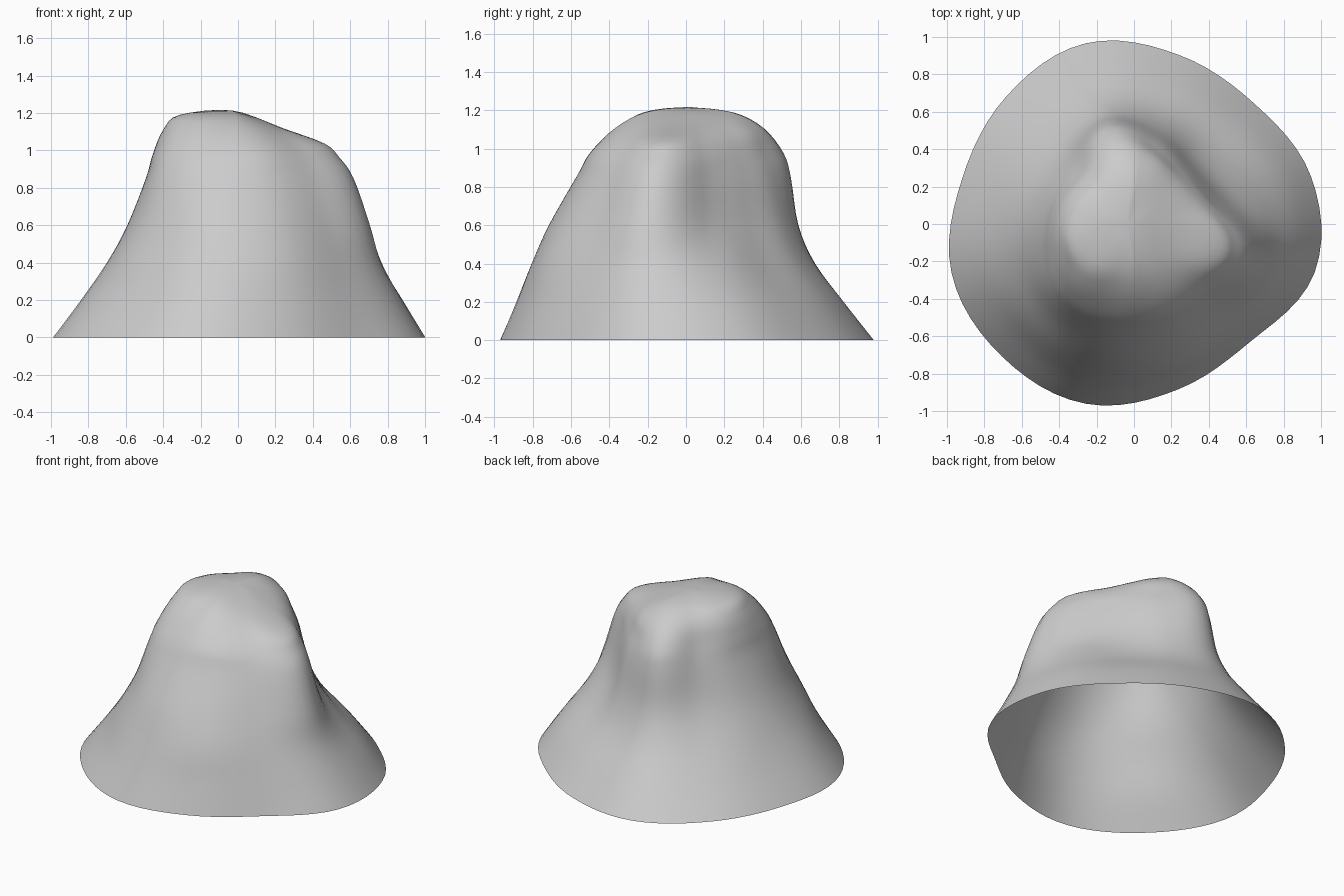
import bpy, bmesh, math

if "Cube" in bpy.data.objects:
    bpy.data.objects.remove(bpy.data.objects["Cube"])

# Ring rows: (height, downhill slope toward +x, radii every 30 deg from -15 deg)
RINGS = [
    (0.00, 0.00, [1.0, .98, .91, .935, 1.0, .965, .95, 1.01, 1.0, .995, .915, .885]),
    (0.20, 0.00, [.89, .84, .76, .78, .84, .80, .80, .86, .87, .90, .85, .82]),
    (0.40, 0.00, [.79, .67, .58, .62, .69, .65, .67, .72, .77, .81, .79, .75]),
    (0.60, 0.00, [.73, .53, .47, .53, .60, .54, .56, .61, .67, .72, .70, .67]),
    (0.85, 0.00, [.64, .45, .41, .47, .56, .46, .465, .51, .58, .58, .565, .56]),
    (0.98, 0.03, [.56, .41, .37, .42, .52, .41, .43, .47, .52, .50, .50, .49]),
    (1.11, 0.16, [.48, .34, .31, .36, .41, .35, .38, .41, .42, .37, .37, .38]),
    (1.19, 0.30, [.26, .20, .19, .22, .25, .24, .28, .32, .29, .22, .21, .22]),
]
PEAK = (-0.03, 0.0, 1.213)
AROUND, ALONG = 6, 4


def spline(a, b, c, d, t):
    """Catmull-Rom blend between b and c."""
    return 0.5 * (2 * b + (c - a) * t + (2 * a - 5 * b + 4 * c - d) * t * t
                  + (3 * b - a - 3 * c + d) * t ** 3)


def ring_points(z, slope, radii):
    pts, n = [], len(radii)
    for i in range(n):
        for s in range(AROUND):
            t = s / AROUND
            r = spline(radii[i - 1], radii[i], radii[(i + 1) % n], radii[(i + 2) % n], t)
            ang = math.radians(-15 + 30 * (i + t))
            x, y = r * math.cos(ang), r * math.sin(ang)
            pts.append((x, y, z - slope * max(x, 0)))
    return pts


# Smooth loft between the rings, up to the peak
keys = [ring_points(*row) for row in RINGS]
count = len(keys[0])
keys.append([PEAK] * count)
last = len(keys) - 1
rows = []
for k in range(last):
    for s in range(ALONG):
        t = s / ALONG
        row = []
        for j in range(count):
            b, c = keys[k][j], keys[k + 1][j]
            a = keys[k - 1][j] if k else [2 * p - q for p, q in zip(b, c)]
            # past the peak the profile carries on down the opposite side
            d = keys[k + 2][j] if k + 2 <= last else keys[last - 1][(j + count // 2) % count]
            row.append([spline(*v, t) for v in zip(a, b, c, d)])
        rows.append(row)

bm = bmesh.new()
loops = [[bm.verts.new(p) for p in row] for row in rows]
for lo, hi in zip(loops, loops[1:]):
    for j in range(count):
        n = (j + 1) % count
        bm.faces.new((lo[j], lo[n], hi[n], hi[j]))
top = bm.verts.new(PEAK)
for j in range(count):
    bm.faces.new((loops[-1][j], loops[-1][(j + 1) % count], top))

# Open-bottomed mound shell
mesh = bpy.data.meshes.new("mound_shell")
bm.to_mesh(mesh)
bm.free()
mound = bpy.data.objects.new("mound_shell", mesh)
bpy.context.collection.objects.link(mound)
for p in mesh.polygons:
    p.use_smooth = True
